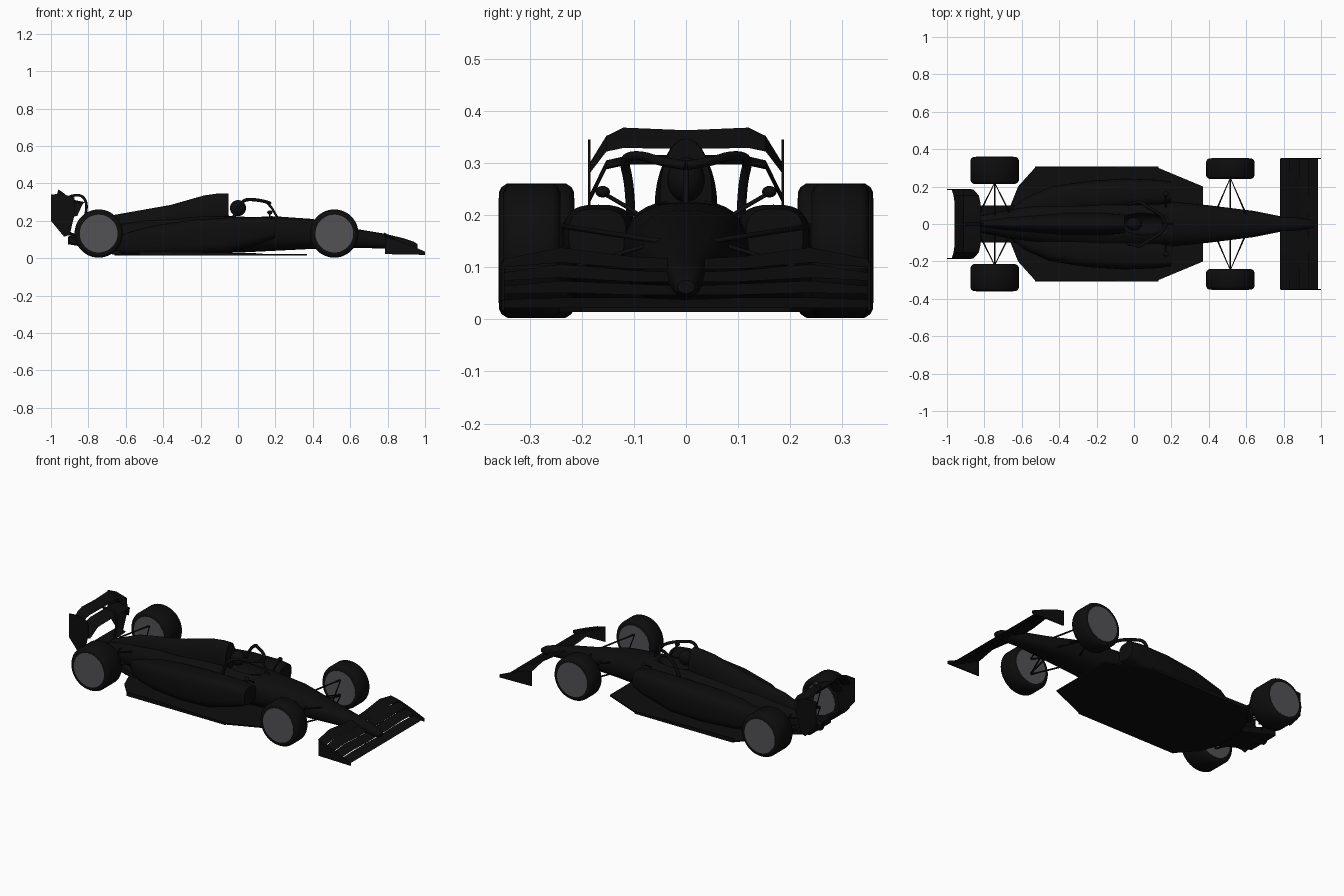
import bpy, bmesh, math
from mathutils import Vector

if "Cube" in bpy.data.objects:
    bpy.data.objects.remove(bpy.data.objects["Cube"])


def mat(name, c):
    m = bpy.data.materials.new(name)
    m.diffuse_color = (*c, 1)
    m.use_nodes = True
    m.node_tree.nodes["Principled BSDF"].inputs["Base Color"].default_value = m.diffuse_color
    return m


BLACK = mat("carbon_black", (0.004, 0.004, 0.004))
GREY = mat("rim_grey", (0.085, 0.085, 0.092))


def finish(name, bm, m=BLACK, angle=0.6):
    bmesh.ops.recalc_face_normals(bm, faces=bm.faces[:])
    me = bpy.data.meshes.new(name)
    bm.to_mesh(me)
    bm.free()
    me.materials.append(m)
    me.shade_smooth()
    me.set_sharp_from_angle(angle=angle)
    o = bpy.data.objects.new(name, me)
    bpy.context.collection.objects.link(o)
    return o


def loft(name, rings, n=32, p=2.4):
    """rings: (x, centre_y, half_width, z_bottom, z_top), rounded sections"""
    bm = bmesh.new()
    prev = None
    for x, cy, hw, z0, z1 in rings:
        ring = []
        for i in range(n):
            a = 2 * math.pi * i / n
            c, s = math.cos(a), math.sin(a)
            ring.append(bm.verts.new((x, cy + hw * math.copysign(abs(c) ** (2 / p), c),
                                      (z0 + z1) / 2 + (z1 - z0) / 2 * math.copysign(abs(s) ** (2 / p), s))))
        if prev:
            for i in range(n):
                bm.faces.new((prev[i], prev[(i + 1) % n], ring[(i + 1) % n], ring[i]))
        else:
            bm.faces.new(ring)
        prev = ring
    bm.faces.new(prev)
    return finish(name, bm)


def slab(name, pts, axis, a, b):
    """Flat outline extruded from a to b along y or z"""
    bm = bmesh.new()
    f = (lambda u, v, w: (u, w, v)) if axis == 'y' else (lambda u, v, w: (u, v, w))
    lo = [bm.verts.new(f(u, v, a)) for u, v in pts]
    hi = [bm.verts.new(f(u, v, b)) for u, v in pts]
    bm.faces.new(lo)
    bm.faces.new(hi)
    for i in range(len(pts)):
        j = (i + 1) % len(pts)
        bm.faces.new((lo[i], lo[j], hi[j], hi[i]))
    return finish(name, bm)


def blade(name, half, t=0.006):
    """Mirrored wing element; half: (y, lead_x, lead_z, trail_x, trail_z)"""
    secs = [(-s[0], *s[1:]) for s in reversed(half) if s[0] > 0] + half
    bm = bmesh.new()
    prev = None
    for y, lx, lz, tx, tz in secs:
        mx, mz = (lx + tx) / 2, (lz + tz) / 2 - 0.004
        loop = [(lx, lz), (mx, mz + t / 2), (tx, tz), (mx, mz - t / 2)]
        ring = [bm.verts.new((u, y, w)) for u, w in loop]
        if prev:
            for i in range(4):
                bm.faces.new((prev[i], prev[(i + 1) % 4], ring[(i + 1) % 4], ring[i]))
        else:
            bm.faces.new(ring)
        prev = ring
    bm.faces.new(prev)
    return finish(name, bm, angle=0.4)


def tube(name, pts, r, kind='POLY'):
    cu = bpy.data.curves.new(name, 'CURVE')
    cu.dimensions = '3D'
    cu.bevel_depth = r
    cu.bevel_resolution = 2
    cu.use_fill_caps = True
    sp = cu.splines.new(kind)
    sp.points.add(len(pts) - 1)
    for q, c in zip(sp.points, pts):
        q.co = (*c, 1)
    if kind == 'NURBS':
        sp.use_endpoint_u = True
        sp.order_u = 3
    cu.materials.append(BLACK)
    o = bpy.data.objects.new(name, cu)
    bpy.context.collection.objects.link(o)
    return o


def ball(name, loc, scale):
    bm = bmesh.new()
    bmesh.ops.create_uvsphere(bm, u_segments=24, v_segments=14, radius=1)
    for v in bm.verts:
        v.co = Vector([v.co[k] * scale[k] + loc[k] for k in range(3)])
    return finish(name, bm)


def lathe(name, x, y, z, prof, m, n=48):
    """Spin (offset_y, radius) profile round the y axis"""
    bm = bmesh.new()
    rings = [[bm.verts.new((x + r * math.cos(2 * math.pi * i / n), y + d,
                            z + r * math.sin(2 * math.pi * i / n))) for i in range(n)] for d, r in prof]
    for p, q in zip(rings, rings[1:]):
        for i in range(n):
            bm.faces.new((p[i], p[(i + 1) % n], q[(i + 1) % n], q[i]))
    bm.faces.new(rings[0])
    bm.faces.new(rings[-1])
    return finish(name, bm, m)


# Main body with cockpit opening
body = loft("main_body", [
    (0.96, 0, 0.016, 0.05, 0.075), (0.94, 0, 0.025, 0.043, 0.088), (0.88, 0, 0.032, 0.045, 0.108),
    (0.78, 0, 0.042, 0.052, 0.132), (0.64, 0, 0.07, 0.055, 0.155), (0.4, 0, 0.1, 0.05, 0.21),
    (0.2, 0, 0.12, 0.04, 0.224), (0.0, 0, 0.124, 0.03, 0.23), (-0.2, 0, 0.125, 0.025, 0.23),
    (-0.5, 0, 0.105, 0.025, 0.205), (-0.7, 0, 0.07, 0.035, 0.175), (-0.82, 0, 0.045, 0.06, 0.15),
    (-0.91, 0, 0.02, 0.075, 0.115)])
cut = ball("cockpit_cutter", (0.05, 0, 0.235), (0.13, 0.06, 0.07))
cut.hide_render = True
cut.hide_viewport = True
mod = body.modifiers.new("cockpit", 'BOOLEAN')
mod.operation = 'DIFFERENCE'
mod.object = cut

# Engine cover with air intake
loft("engine_cover", [
    (-0.05, 0, 0.05, 0.13, 0.347), (-0.1, 0, 0.054, 0.12, 0.347), (-0.18, 0, 0.06, 0.1, 0.336),
    (-0.36, 0, 0.06, 0.1, 0.285), (-0.66, 0, 0.035, 0.09, 0.232), (-0.84, 0, 0.015, 0.09, 0.16)], p=2)
ball("helmet", (0, 0, 0.268), (0.043, 0.036, 0.043))
tube("halo_pillar", [(0.215, 0, 0.21), (0.18, 0, 0.27), (0.15, 0, 0.302)], 0.006)

# Floor, diffuser
half = [(0.37, 0.2), (0.13, 0.3), (-0.53, 0.3), (-0.62, 0.2), (-0.66, 0.1)]
slab("floor", half + [(x, -y) for x, y in reversed(half)], 'z', 0.014, 0.022)
slab("diffuser", [(-0.6, 0.014), (-0.68, 0.022), (-0.86, 0.075), (-0.9, 0.08), (-0.9, 0.115),
                  (-0.84, 0.11), (-0.65, 0.045)], 'y', -0.1, 0.1)

# Front wing elements
for i in range(4):
    lx = 0.985 - 0.05 * i
    lz, tz = 0.022 + 0.025 * i, 0.042 + 0.026 * i
    blade(f"front_wing_element_{i + 1}", [
        (0, lx, lz, lx - 0.055, tz - 0.004), (0.1, lx, lz, lx - 0.055, tz),
        (0.24, lx, lz + 0.004 * i, lx - 0.055, tz + 0.006 * i),
        (0.35, lx, lz + 0.001 * i, lx - 0.055, tz - 0.004)], 0.008)

# Rear wing elements
blade("rear_wing_flap", [
    (0, -0.91, 0.327, -0.96, 0.363), (0.12, -0.91, 0.329, -0.96, 0.368),
    (0.153, -0.91, 0.322, -0.965, 0.352), (0.185, -0.91, 0.28, -0.975, 0.3)], 0.012)
blade("rear_wing_main", [
    (0, -0.82, 0.3, -0.91, 0.315), (0.11, -0.82, 0.3, -0.91, 0.315),
    (0.153, -0.83, 0.291, -0.91, 0.305), (0.185, -0.86, 0.225, -0.93, 0.24)], 0.012)
blade("beam_wing", [(0, -0.86, 0.125, -0.92, 0.15), (0.185, -0.88, 0.12, -0.93, 0.14)], 0.008)
tube("rear_wing_pylon", [(-0.9, 0, 0.33), (-0.85, 0, 0.345), (-0.81, 0, 0.31), (-0.81, 0, 0.24),
                         (-0.84, 0, 0.12)], 0.007, 'NURBS')

for side, s in (("left", 1), ("right", -1)):
    # Sidepods and floor edges
    loft(f"sidepod_{side}", [
        (0.2, s * 0.17, 0.055, 0.11, 0.212), (0.13, s * 0.168, 0.068, 0.08, 0.22),
        (-0.05, s * 0.165, 0.078, 0.03, 0.218), (-0.25, s * 0.15, 0.08, 0.018, 0.205),
        (-0.45, s * 0.12, 0.078, 0.018, 0.175), (-0.58, s * 0.08, 0.06, 0.018, 0.14),
        (-0.66, s * 0.05, 0.03, 0.03, 0.11)], p=3)
    slab(f"floor_edge_{side}", [(0.13, 0.014), (0.13, 0.026), (-0.53, 0.038), (-0.53, 0.014)],
         'y', s * 0.299, s * 0.307)
    # Wing end plates
    slab(f"front_endplate_{side}", [(1, 0.018), (1, 0.035), (0.92, 0.07), (0.84, 0.1), (0.785, 0.112),
                                    (0.785, 0.022)], 'y', s * 0.348, s * 0.354)
    slab(f"rear_endplate_{side}", [(-1, 0.34), (-0.945, 0.345), (-0.875, 0.325), (-0.87, 0.25),
                                   (-0.9, 0.125), (-0.93, 0.115), (-1, 0.2)], 'y', s * 0.183, s * 0.188)
    # Halo hoop and mirrors
    tube(f"halo_hoop_{side}", [(0.17, 0, 0.295), (0.15, s * 0.05, 0.303), (0.08, s * 0.085, 0.315),
                               (0.03, s * 0.122, 0.312), (-0.01, s * 0.108, 0.26),
                               (-0.03, s * 0.106, 0.2)], 0.009, 'NURBS')
    ball(f"mirror_{side}", (0.17, s * 0.16, 0.245), (0.014, 0.014, 0.011))
    tube(f"mirror_stalk_{side}", [(0.17, s * 0.16, 0.243), (0.17, s * 0.112, 0.215),
                                  (0.17, s * 0.09, 0.2)], 0.004)
    # Wheels and suspension arms
    for end, x, y, w in (("front", 0.515, 0.296, 0.055), ("rear", -0.745, 0.287, 0.072)):
        prof = [(-w, 0.1), (-w, 0.112), (-w + 0.005, 0.122), (-w + 0.016, 0.129),
                (w - 0.016, 0.129), (w - 0.005, 0.122), (w, 0.112), (w, 0.1)]
        lathe(f"{end}_tyre_{side}", x, s * y, 0.132, prof, BLACK)
        lathe(f"{end}_rim_{side}", x, s * y, 0.132, [(-w - 0.001, 0.101), (w + 0.001, 0.101)], GREY)
        iy = y - w + 0.005
        for lvl, (zo, zi) in (("upper", (0.18, 0.15)), ("lower", (0.085, 0.085))):
            tube(f"{end}_{lvl}_wishbone_{side}", [(x + 0.085, s * 0.05, zi), (x, s * iy, zo),
                                                  (x - 0.085, s * 0.05, zi)], 0.005)
        tube(f"{end}_pushrod_{side}", [(x, s * iy, 0.09), (x, s * 0.05, 0.15)], 0.004)
